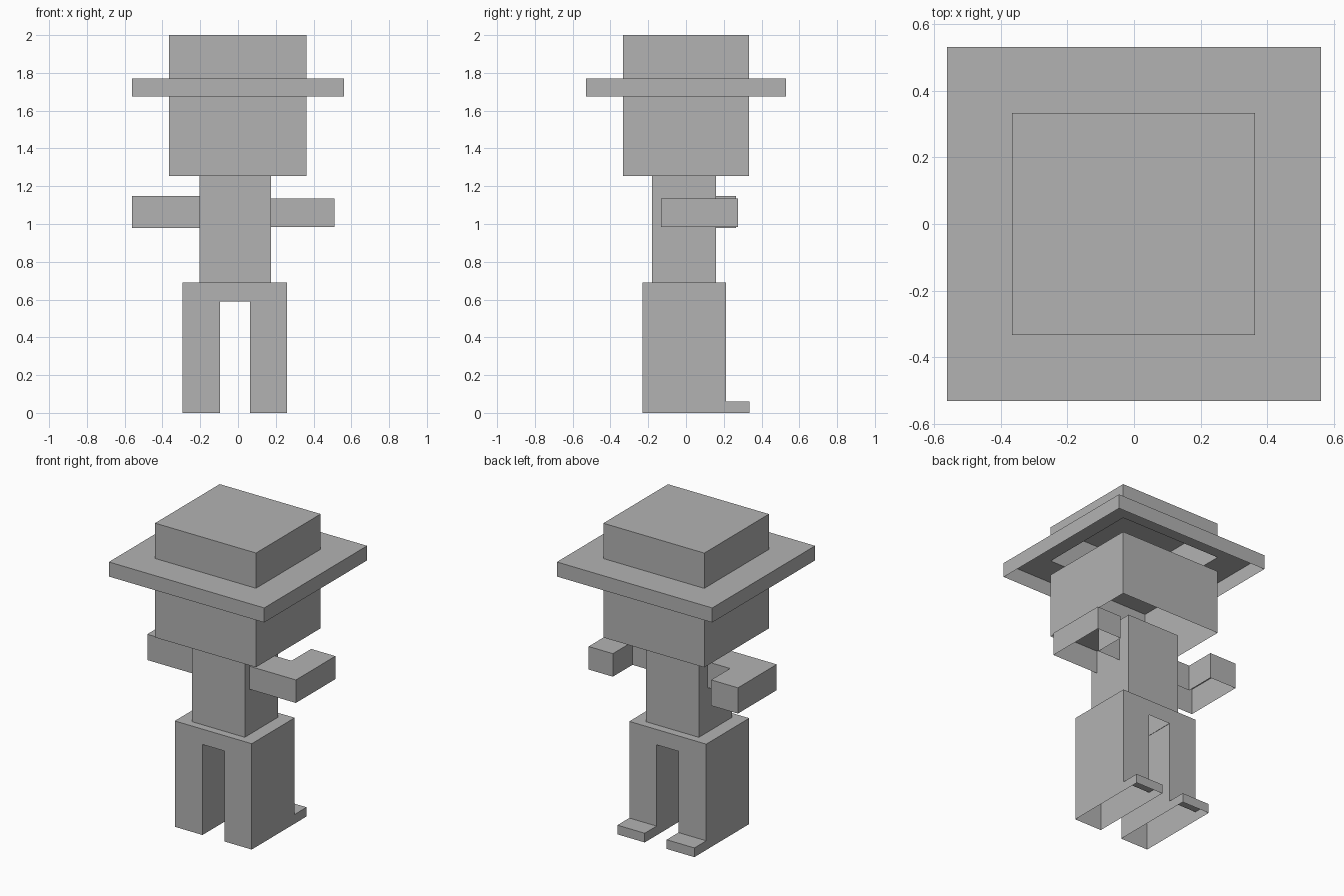
import bpy, bmesh
from mathutils import Vector

if "Cube" in bpy.data.objects:
    bpy.data.objects.remove(bpy.data.objects["Cube"])

grey = bpy.data.materials.new("plain grey")
grey.diffuse_color = (0.45, 0.45, 0.45, 1)
grey.use_nodes = True
grey.node_tree.nodes["Principled BSDF"].inputs["Base Color"].default_value = grey.diffuse_color


def finish(name, bm):
    mesh = bpy.data.meshes.new(name)
    bm.to_mesh(mesh)
    bm.free()
    mesh.materials.append(grey)
    ob = bpy.data.objects.new(name, mesh)
    bpy.context.collection.objects.link(ob)
    return ob


def shell(name, outline, direction, drop_top=False):
    """Extrude an outline, then remove the downward faces (and optionally the top)."""
    bm = bmesh.new()
    face = bm.faces.new([bm.verts.new(p) for p in outline])
    ext = bmesh.ops.extrude_face_region(bm, geom=[face], use_keep_orig=True)
    moved = [v for v in ext["geom"] if isinstance(v, bmesh.types.BMVert)]
    bmesh.ops.translate(bm, verts=moved, vec=Vector(direction))
    bmesh.ops.recalc_face_normals(bm, faces=bm.faces[:])
    bm.normal_update()
    top = max(v.co.z for v in bm.verts)
    gone = [f for f in bm.faces if f.normal.z < -0.5 or
            (drop_top and f.normal.z > 0.5 and f.calc_center_median().z > top - 0.001)]
    bmesh.ops.delete(bm, geom=gone, context='FACES')
    return finish(name, bm)


def rect(x0, x1, y0, y1, z):
    return [(x0, y0, z), (x1, y0, z), (x1, y1, z), (x0, y1, z)]


def box(name, x0, x1, y0, y1, z0, z1):
    return shell(name, rect(x0, x1, y0, y1, z0), (0, 0, z1 - z0))


def collar(name, outer, hole, z0, z1):
    """Four walls with a ring-shaped top, open below."""
    bm = bmesh.new()
    low, high, inner = [[bm.verts.new(p) for p in rect(*r, z)]
                        for r, z in ((outer, z0), (outer, z1), (hole, z1))]
    for i in range(4):
        j = (i + 1) % 4
        bm.faces.new((low[i], low[j], high[j], high[i]))
        bm.faces.new((high[i], high[j], inner[j], inner[i]))
    return finish(name, bm)


# Head and hat
head = (-0.365, 0.363, -0.333, 0.333)
box("head", *head, 1.255, 1.675)
collar("hat_brim", (-0.56, 0.56, -0.53, 0.53), head, 1.675, 1.77)
box("hat_crown", *head, 1.77, 2.0)

# Torso and hips
torso = (-0.205, 0.175, -0.18, 0.16)
box("torso", *torso, 0.69, 1.255)
collar("hips", (-0.295, 0.26, -0.23, 0.213), torso, 0.59, 0.69)

# Legs with feet, from one side profile
for name, x0, x1 in (("left_leg", -0.295, -0.095), ("right_leg", 0.063, 0.26)):
    side = [(-0.23, 0), (0.335, 0), (0.335, 0.06), (0.213, 0.06), (0.213, 0.59), (-0.23, 0.59)]
    shell(name, [(x0, y, z) for y, z in side], (x1 - x0, 0, 0), drop_top=True)

# Arms bent at the elbow: shoulder x, forearm inner x, outer x, back y, elbow y, hand y, z range
for name, xs, xi, xo, y0, ye, y1, z0, z1 in (
        ("left_arm", -0.205, -0.367, -0.56, -0.135, 0.07, 0.265, 0.98, 1.148),
        ("right_arm", 0.175, 0.335, 0.51, -0.132, 0.073, 0.275, 0.985, 1.135)):
    plan = [(xs, y0), (xo, y0), (xo, y1), (xi, y1), (xi, ye), (xs, ye)]
    shell(name, [(x, y, z0) for x, y in plan], (0, 0, z1 - z0))
